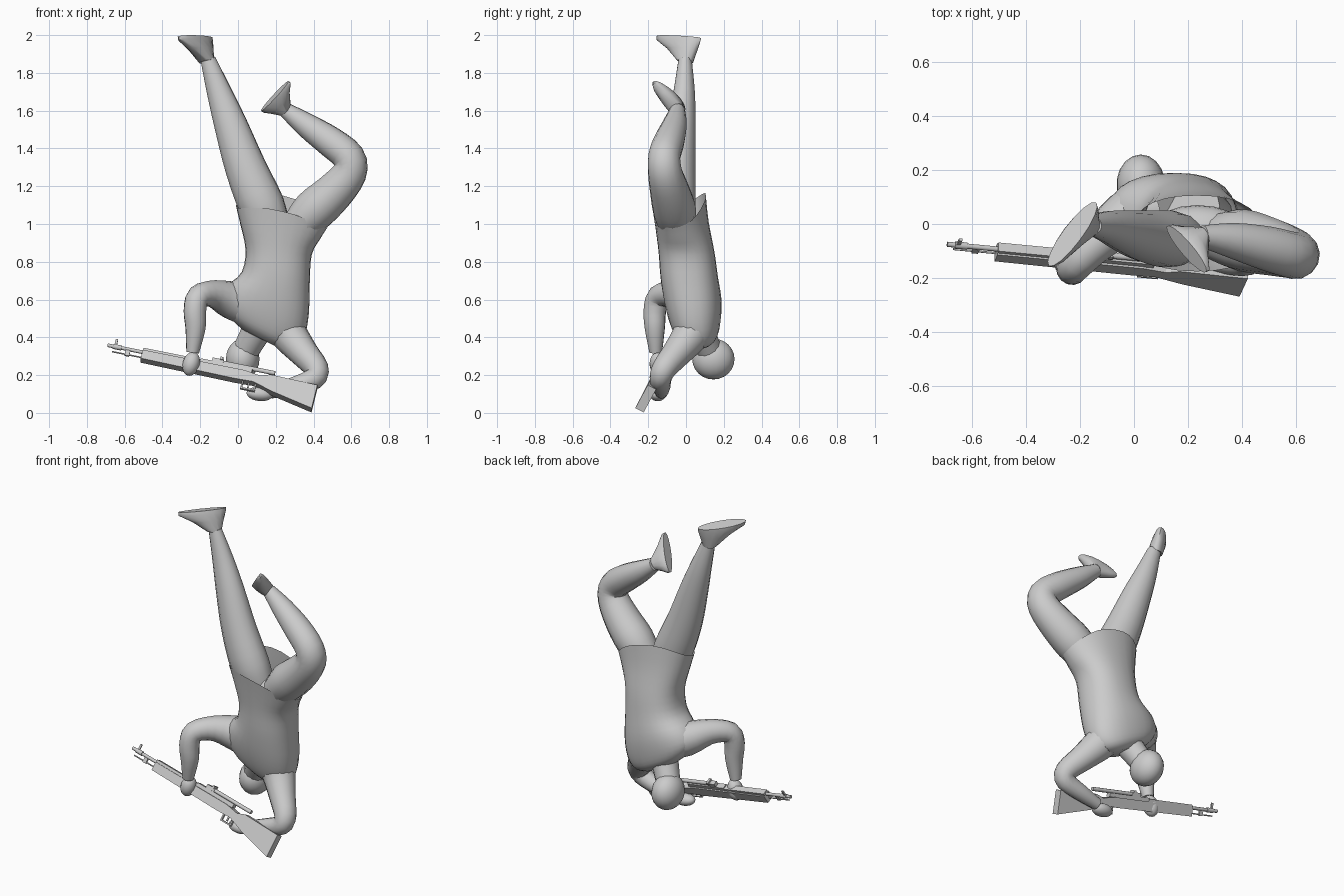
import bpy, bmesh, math
from mathutils import Vector, Matrix

if "Cube" in bpy.data.objects:
    bpy.data.objects.remove(bpy.data.objects["Cube"])

grey = bpy.data.materials.new("plain_grey")
grey.diffuse_color = (0.6, 0.6, 0.6, 1)
grey.use_nodes = True
grey.node_tree.nodes["Principled BSDF"].inputs["Base Color"].default_value = grey.diffuse_color


def finish(name, bm, smooth=True):
    bmesh.ops.recalc_face_normals(bm, faces=bm.faces)
    me = bpy.data.meshes.new(name)
    bm.to_mesh(me)
    bm.free()
    me.materials.append(grey)
    ob = bpy.data.objects.new(name, me)
    bpy.context.collection.objects.link(ob)
    if smooth:
        bpy.ops.object.select_all(action='DESELECT')
        ob.select_set(True)
        bpy.context.view_layer.objects.active = ob
        bpy.ops.object.shade_smooth_by_angle(angle=math.radians(50))
    return ob


def loft(name, rings, caps=(True, True), smooth=True):
    """Skin a list of equal-length point rings."""
    bm = bmesh.new()
    vs = [[bm.verts.new(p) for p in r] for r in rings]
    n = len(vs[0])
    for a, b in zip(vs, vs[1:]):
        for i in range(n):
            bm.faces.new((a[i], a[(i + 1) % n], b[(i + 1) % n], b[i]))
    if caps[0]:
        bm.faces.new(vs[0])
    if caps[1]:
        bm.faces.new(vs[-1])
    return finish(name, bm, smooth)


def spline(keys, steps=3):
    """Catmull-Rom interpolation through tuples of numbers."""
    k = [keys[0]] + list(keys) + [keys[-1]]
    out = []
    for i in range(1, len(k) - 2):
        for s in range(steps):
            t = s / steps
            out.append([0.5 * (2 * b + (c - a) * t + (2 * a - 5 * b + 4 * c - d) * t * t
                               + (3 * b - a - 3 * c + d) * t ** 3)
                        for a, b, c, d in zip(*k[i - 1:i + 3])])
    return out + [list(keys[-1])]


def limb(name, keys, n=14, depth=1.0):
    """Tube through (x, y, z, radius) keys; depth scales its y thickness."""
    pts = spline(keys)
    rings, u = [], Vector((0.1, 1, 0.05))
    for i, p in enumerate(pts):
        t = (Vector(pts[min(i + 1, len(pts) - 1)][:3]) - Vector(pts[max(i - 1, 0)][:3])).normalized()
        u = (u - t * u.dot(t)).normalized()
        w = t.cross(u)
        rings.append([Vector(p[:3]) + p[3] * (u * depth * math.cos(a) + w * math.sin(a))
                      for a in (2 * math.pi * j / n for j in range(n))])
    return loft(name, rings)


def ellipsoid(name, loc, radii, axis=(0, 0, 1)):
    bm = bmesh.new()
    rot = Vector((0, 0, 1)).rotation_difference(Vector(axis)).to_matrix().to_4x4()
    bmesh.ops.create_uvsphere(bm, u_segments=18, v_segments=12, radius=1,
                              matrix=Matrix.Translation(loc) @ rot @ Matrix.Diagonal((*radii, 1)))
    return finish(name, bm)


def shoe(name, heel, toe, ankle, ankle_r):
    """Flat sole between heel and toe, drawn in to the ankle."""
    heel, toe, ankle = Vector(heel), Vector(toe), Vector(ankle)
    f = (toe - heel).normalized()
    mid = (heel + toe) / 2
    up = ankle - mid
    up = (up - f * up.dot(f)).normalized()
    side = f.cross(up)
    half = (toe - heel).length / 2
    height = (ankle - mid).dot(up)
    back = (ankle - mid).dot(f)
    rings = []
    for h, c, lf, ls in ((0, 0, half, .036), (.16, 0, half * .98, .042),
                         (.5, back * .5, half * .66, .044), (1, back, ankle_r, ankle_r)):
        ring = []
        for j in range(16):
            a = 2 * math.pi * j / 16
            ring.append(mid + up * height * h + f * (c + lf * math.cos(a))
                        + side * ls * math.sin(a))
        rings.append(ring)
    return loft(name, rings)


def squarish(v):
    """Push a sine or cosine outward for a boxier oval."""
    return math.copysign(abs(v) ** .86, v)


# Shirt: tilted oval rings (cx, cy, cz, rx, ry, slope_x, slope_y, wave), open at the hem
torso_keys = [(.232, -.035, 1.04, .243, .14, -.23, .3, .07), (.225, -.02, .96, .212, .14, -.17, .15, .03),
              (.215, .003, .85, .175, .148, -.08, 0, 0), (.2, .017, .72, .18, .152, -.15, 0, 0),
              (.16, .036, .6, .215, .152, -.35, 0, 0), (.13, .048, .5, .22, .136, -.45, 0, 0),
              (.12, .056, .43, .175, .11, -.5, 0, 0), (.125, .06, .39, .1, .065, -.5, 0, 0)]
rings = []
for cx, cy, cz, rx, ry, sx, sy, wave in spline(torso_keys):
    ring = []
    for j in range(28):
        a = 2 * math.pi * j / 28
        dx, dy = rx * squarish(math.cos(a)), ry * squarish(math.sin(a))
        ring.append((cx + dx, cy + dy, cz + sx * dx + sy * dy + wave * math.sin(a) ** 2))
    rings.append(ring)
loft("shirt", rings, caps=(False, True))

# Head and neck
ellipsoid("head", (.025, .145, .285), (.09, .112, .108))
limb("neck", [(.12, .06, .48, .085), (.085, .085, .41, .078), (.035, .125, .32, .07)])

# Hips and legs
ellipsoid("hips", (.235, -.03, .98), (.18, .1, .09))
limb("straight_leg", [(.18, -.05, .98, .1), (.125, -.055, 1.1, .122), (.04, -.045, 1.3, .11),
                      (-.04, -.025, 1.53, .088), (-.1, -.01, 1.7, .066), (-.158, -.005, 1.87, .041)],
     depth=.87)
limb("bent_leg", [(.31, -.05, .98, .09), (.40, -.06, 1.07, .115), (.51, -.085, 1.17, .106),
                  (.59, -.11, 1.27, .092), (.585, -.115, 1.355, .086), (.49, -.09, 1.435, .082),
                  (.36, -.06, 1.525, .065), (.25, -.045, 1.605, .04)])
shoe("raised_shoe", (-.14, .08, 1.985), (-.315, -.155, 1.995), (-.165, -.005, 1.86), .043)
shoe("bent_shoe", (.12, -.01, 1.6), (.268, -.175, 1.755), (.255, -.05, 1.605), .04)

# Arms and hands
limb("bent_arm", [(.07, .05, .57, .115), (-.03, .02, .595, .103), (-.13, -.065, .63, .073),
                  (-.21, -.145, .615, .062), (-.228, -.165, .54, .06), (-.225, -.165, .45, .054),
                  (-.24, -.16, .32, .034)])
limb("lower_arm", [(.21, .055, .52, .12), (.27, .025, .415, .1), (.35, -.05, .315, .078),
                   (.415, -.115, .235, .065), (.40, -.135, .18, .058), (.29, -.13, .14, .048),
                   (.17, -.13, .11, .035)])
ellipsoid("front_hand", (-.248, -.145, .26), (.045, .048, .065), (.3, 0, 1))
ellipsoid("trigger_hand", (.115, -.15, .1), (.038, .045, .07), (1, 0, -.1))

# Rifle frame: s along the barrel, v upward, w sideways
D = Vector((1, -.095, -.2)).normalized()
U = Vector((.2, .47, .87))
U = (U - D * U.dot(D)).normalized()
W = D.cross(U)
MUZZLE = Vector((-.69, -.075, .358))


def gun(s, v, w=0):
    return MUZZLE + D * s + U * v + W * w


def plate(name, profile, half):
    """Extrude a side profile of (s, v) points to both sides."""
    return loft(name, [[gun(s, v, w) for s, v in profile] for w in (-half, half)], smooth=False)


def box(name, s0, s1, v0, v1, half):
    return plate(name, [(s0, v0), (s1, v0), (s1, v1), (s0, v1)], half)


def rod(name, s0, s1, v, r):
    return loft(name, [[gun(s, v + r * math.cos(a), r * math.sin(a))
                        for a in (math.pi * j / 4 for j in range(8))] for s in (s0, s1)])


# Rifle
plate("stock", [(.19, .002), (.74, .002), (.83, -.012), (.88, .006), (1.137, .0),
                (1.137, -.142), (.91, -.09), (.8, -.055), (.7, -.058), (.19, -.05)], .025)
box("handguard", .19, .5, .002, .018, .018)
box("receiver", .5, .78, .0, .024, .017)
rod("barrel", 0, .22, 0, .01)
rod("muzzle_collar", .03, .075, 0, .014)
box("front_sight", .035, .047, .0, .045, .005)
rod("cleaning_rod", .03, .2, -.032, .004)
box("bayonet_lug", .1, .125, -.04, 0, .006)
rod("bolt_tube", .62, .9, .032, .012)
box("rear_sight", .56, .62, .022, .045, .014)
box("sight_leaf", .6, .615, .04, .056, .02)
for i, (s0, s1, v0, v1) in enumerate([(.74, .748, -.1, -.05), (.81, .818, -.1, -.05), (.74, .818, -.1, -.092)]):
    box("trigger_guard_%d" % i, s0, s1, v0, v1, .008)
box("trigger", .775, .783, -.085, -.05, .004)
